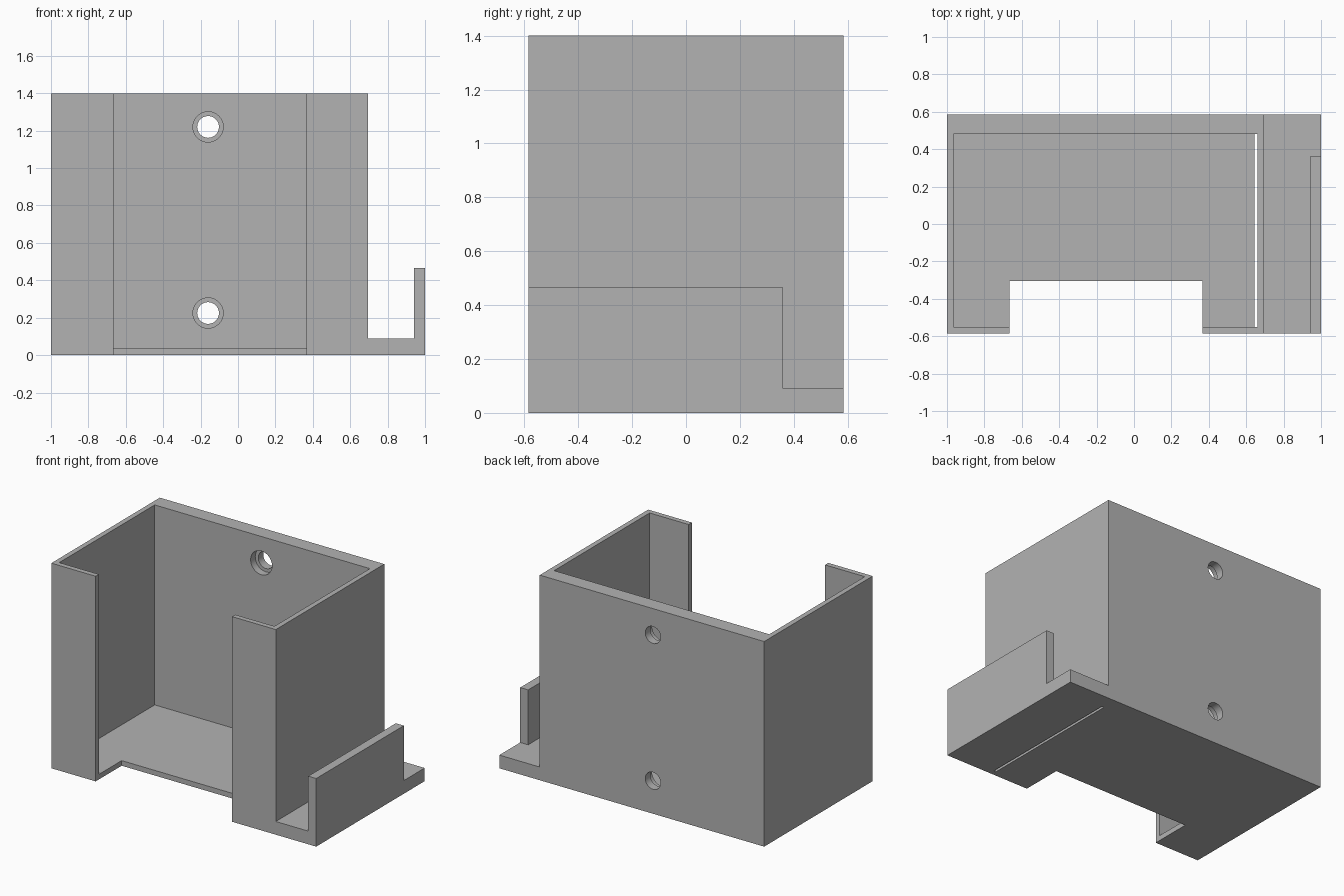
import bpy
import bmesh
from math import radians

if "Cube" in bpy.data.objects:
    bpy.data.objects.remove(bpy.data.objects["Cube"], do_unlink=True)

grey = bpy.data.materials.new("plain grey")
grey.use_nodes = True
colour = (0.45, 0.45, 0.45, 1)
grey.diffuse_color = colour
grey.node_tree.nodes["Principled BSDF"].inputs["Base Color"].default_value = colour


def box(name, x, y, z):
    """Box from (low, high) ranges on each axis."""
    bpy.ops.mesh.primitive_cube_add(size=1, location=[sum(r) / 2 for r in (x, y, z)])
    obj = bpy.context.object
    obj.name = name
    obj.scale = [r[1] - r[0] for r in (x, y, z)]
    bpy.ops.object.transform_apply(location=True, rotation=True, scale=True)
    obj.data.materials.append(grey)
    return obj


def bore(name, radius, x, y, z):
    """Round cutter along the depth axis."""
    bpy.ops.mesh.primitive_cylinder_add(
        vertices=48, radius=radius, depth=y[1] - y[0],
        location=(x, sum(y) / 2, z), rotation=(radians(90), 0, 0))
    obj = bpy.context.object
    obj.name = name
    obj.data.materials.append(grey)
    return obj


def combine(target, tool, operation):
    mod = target.modifiers.new(tool.name, 'BOOLEAN')
    mod.operation, mod.solver, mod.object = operation, 'EXACT', tool
    tool.hide_render = True
    bpy.context.view_layer.objects.active = target
    bpy.ops.object.modifier_apply(modifier=mod.name)
    bpy.data.objects.remove(tool, do_unlink=True)


FRONT, BACK = -0.585, 0.585
INNER_FRONT, INNER_BACK = -0.55, 0.48
TOP, FLOOR = 1.4, 0.035

# Open-topped holder with a side shelf and its upright lip
holder = box("holder", (-1, 0.695), (FRONT, BACK), (0, TOP))
combine(holder, box("shelf", (0.6, 1), (FRONT, BACK), (0, 0.09)), 'UNION')
combine(holder, box("shelf_lip", (0.94, 1), (FRONT, 0.36), (0, 0.465)), 'UNION')

# Cavity, front opening and thin drain slot in the floor
inside_y = (INNER_FRONT, INNER_BACK)
combine(holder, box("cavity", (-0.965, 0.66), inside_y, (FLOOR, 2)), 'DIFFERENCE')
combine(holder, box("front_opening", (-0.665, 0.365), (-1, -0.305), (-1, 2)), 'DIFFERENCE')
combine(holder, box("floor_slot", (0.643, 0.66), inside_y, (-1, 0.2)), 'DIFFERENCE')

# Two counterbored screw holes through the back wall
for z in (0.225, 1.22):
    combine(holder, bore("screw_hole", 0.058, -0.16, (0.3, 0.8), z), 'DIFFERENCE')
    combine(holder, bore("screw_head_recess", 0.081, -0.16, (0.3, 0.53), z), 'DIFFERENCE')

# Merge leftover coplanar faces and keep edges crisp
bm = bmesh.new()
bm.from_mesh(holder.data)
bmesh.ops.remove_doubles(bm, verts=bm.verts, dist=0.0001)
bmesh.ops.dissolve_limit(bm, angle_limit=radians(1), verts=bm.verts, edges=bm.edges)
bm.to_mesh(holder.data)
bm.free()
bpy.ops.object.select_all(action='DESELECT')
holder.select_set(True)
bpy.context.view_layer.objects.active = holder
bpy.ops.object.shade_smooth_by_angle(angle=radians(30))
